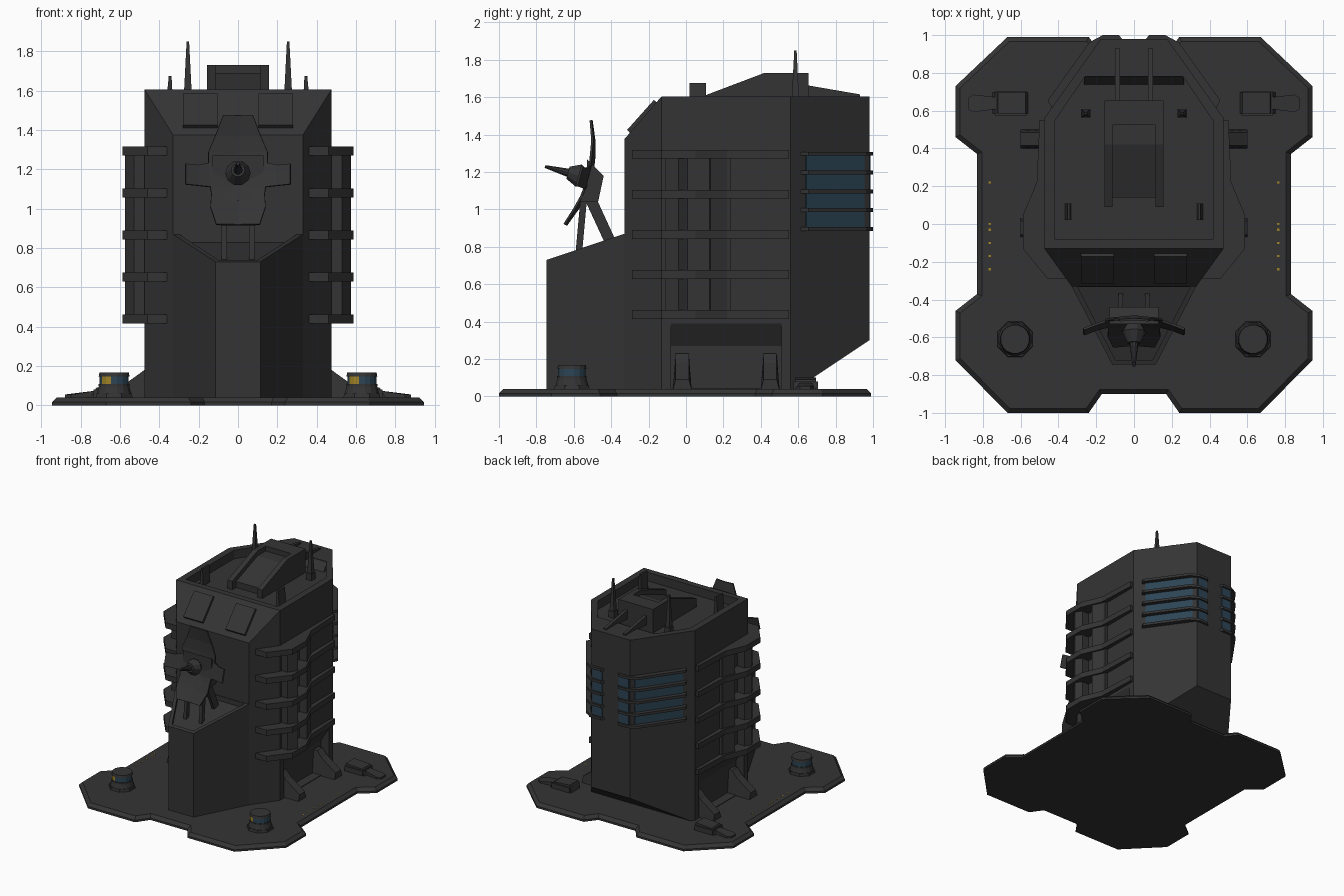
import bpy, bmesh, math
from mathutils import Vector, Matrix

if "Cube" in bpy.data.objects:
    bpy.data.objects.remove(bpy.data.objects["Cube"])


def material(name, rgb):
    m = bpy.data.materials.new(name)
    m.diffuse_color = (*rgb, 1)
    m.use_nodes = True
    m.node_tree.nodes["Principled BSDF"].inputs["Base Color"].default_value = m.diffuse_color
    return m


GREY = material("dark_grey", (0.034, 0.034, 0.0345))
BLUE = material("window_blue", (0.025, 0.058, 0.09))
YELLOW = material("lamp_yellow", (0.35, 0.23, 0.02))


def finish(name, bm, mat):
    bmesh.ops.recalc_face_normals(bm, faces=bm.faces)
    me = bpy.data.meshes.new(name)
    bm.to_mesh(me)
    bm.free()
    me.materials.append(mat)
    ob = bpy.data.objects.new(name, me)
    bpy.context.collection.objects.link(ob)
    return ob


def add_prism(bm, pts, axis, a, b, flip=1):
    """Extrude a 2D outline along an axis from a to b (b may be a function of the point)."""
    def place(p, h):
        v = {"x": (h, p[0], p[1]), "y": (p[0], h, p[1]), "z": (p[0], p[1], h)}[axis]
        return bm.verts.new((v[0] * flip, v[1], v[2]))
    lo = [place(p, a) for p in pts]
    hi = [place(p, b(p) if callable(b) else b) for p in pts]
    n = len(pts)
    bm.faces.new(lo)
    top = bm.faces.new(hi)
    for i in range(n):
        bm.faces.new((lo[i], lo[(i + 1) % n], hi[(i + 1) % n], hi[i]))
    return top


def prism(name, pts, axis, a, b, mat=GREY, both=False):
    bm = bmesh.new()
    for s in ((1, -1) if both else (1,)):
        add_prism(bm, pts, axis, a, b, s)
    return finish(name, bm, mat)


def box(name, x, y, z, mat=GREY, both=True):
    return prism(name, [(x[0], y[0]), (x[1], y[0]), (x[1], y[1]), (x[0], y[1])], "z", z[0], z[1], mat, both)


def cone(name, loc, r1, r2, h, sides, mat=GREY, both=True, rot=None):
    bm = bmesh.new()
    for s in ((1, -1) if both else (1,)):
        m = Matrix.Translation((loc[0] * s, loc[1], loc[2])) @ (rot or Matrix.Identity(4))
        m = m @ Matrix.Translation((0, 0, h / 2)) @ Matrix.Rotation(math.pi / sides, 4, "Z")
        bmesh.ops.create_cone(bm, cap_ends=True, segments=sides, radius1=r1, radius2=r2, depth=h, matrix=m)
    return finish(name, bm, mat)


def mirrored(half):
    return half + [(-x, y) for x, y in reversed(half)]


def carve(ob, cutter):
    mod = ob.modifiers.new("cut", "BOOLEAN")
    mod.operation, mod.solver, mod.object = "DIFFERENCE", "EXACT", cutter
    bpy.context.view_layer.objects.active = ob
    bpy.ops.object.modifier_apply(modifier=mod.name)
    bpy.data.objects.remove(cutter)


# Base plate with bevelled top edge
bm = bmesh.new()
top = add_prism(bm, mirrored([(0.17, -0.9), (0.24, -1), (0.67, -1), (0.945, -0.72), (0.945, -0.46),
                              (0.83, -0.37), (0.83, 0.37), (0.945, 0.46), (0.945, 0.73), (0.67, 0.99),
                              (0.24, 0.99), (0.17, 0.9)]), "z", 0, 0.04)
bmesh.ops.recalc_face_normals(bm, faces=bm.faces)
bmesh.ops.bevel(bm, geom=list(top.edges), offset=0.024, segments=1, affect="EDGES")
finish("base_plate", bm, GREY)

# Tiny yellow deck lights along both sides
for y in (0.22, 0.0, -0.03, -0.1, -0.17, -0.24):
    box("deck_light", (0.757, 0.769), (y - 0.006, y + 0.006), (0.036, 0.042), YELLOW)

# Tower body, sliced at the front brow and the back underside
bm = bmesh.new()
add_prism(bm, mirrored([(0.33, -0.33), (0.475, -0.13), (0.475, 0.56), (0.175, 0.98)]), "z", 0.03, 1.605)
for co, no in (((0, -0.33, 1.375), (0, -0.23, 0.2)), ((0, 0.98, 0.3), (0, 0.26, -0.39))):
    cut = bmesh.ops.bisect_plane(bm, geom=bm.verts[:] + bm.edges[:] + bm.faces[:], dist=1e-4,
                                 plane_co=co, plane_no=no, clear_outer=True)
    bmesh.ops.holes_fill(bm, edges=[e for e in bm.edges if e.is_boundary], sides=0)
tower = finish("tower_body", bm, GREY)
carve(tower, prism("roof_cutter", mirrored([(0.42, -0.08), (0.42, 0.545), (0.26, 0.78)]), "z", 1.535, 1.8))
for s in (1, -1):
    carve(tower, prism("bay_cutter", [(s * 0.6, 0.045), (s * 0.4, 0.045), (s * 0.4, 0.27),
                                      (s * 0.475, 0.39), (s * 0.6, 0.59)], "y", -0.08, 0.51))
prism("roof_back_slope", [(0.735, 1.53), (0.785, 1.603), (0.785, 1.53)], "x", -0.265, 0.265)


# Front wedge block with sunken top, and sloped brow panels
def wedge_top(p):
    return 0.73 + (p[1] + 0.745) * 0.337


wedge = prism("front_block", mirrored([(0.115, -0.745), (0.33, -0.33), (0.33, -0.28)]), "z", 0.03, wedge_top)
carve(wedge, prism("wedge_cutter", mirrored([(0.098, -0.72), (0.298, -0.333)]), "z", 1.2,
                   lambda p: wedge_top(p) - 0.04))
prism("brow_panel", [(-0.3, 1.409), (-0.315, 1.425), (-0.172, 1.585), (-0.155, 1.572)], "x", 0.105, 0.28, both=True)

# Side ribs and the upright struts behind them
rib = [(0.36, -0.288), (0.46, -0.288), (0.587, -0.13), (0.587, 0.05), (0.515, 0.22), (0.5, 0.55), (0.45, 0.55),
       (0.45, -0.13)]
for i in range(5):
    z = 0.415 + i * 0.214
    prism("side_rib", rib, "z", z, z + 0.046, both=True)
prism("front_strut", [(0.46, -0.11), (0.53, -0.11), (0.575, -0.04), (0.54, 0.01), (0.46, 0.01)],
      "z", 0.44, 1.29, both=True)
prism("rear_strut", [(0.46, 0.125), (0.54, 0.13), (0.498, 0.22), (0.498, 0.24), (0.46, 0.24)],
      "z", 0.44, 1.29, both=True)

# Buttresses beside the side bays, spreading towards the foot
for y in (-0.02, 0.45):
    ob = prism("buttress", [(0.38, 0.04), (0.38, 0.23), (0.43, 0.23), (0.475, 0.18), (0.6, 0.09), (0.6, 0.035)],
               "y", y - 0.05, y + 0.05, both=True)
    for v in ob.data.vertices:
        if v.co.z > 0.08:
            v.co.y = y + (v.co.y - y) * 0.7

# Rear corner windows with louvre fins
A, B, N = Vector((0.475, 0.56)), Vector((0.175, 0.98)), Vector((0.814, 0.581))


def wall(t, out=0.0):
    return tuple(A.lerp(B, t) + N * out)


prism("rear_window", [wall(0.19, -0.01), wall(0.19, 0.006), wall(0.93, 0.006), wall(0.93, -0.01)],
      "z", 0.9, 1.29, BLUE, True)
box("back_window", (0.075, 0.165), (0.97, 0.986), (0.9, 1.29), BLUE)
for i in range(5):
    z = 0.885 + i * 0.1005
    prism("window_fin", [wall(0.12, -0.01), wall(0.17, 0.04), wall(0.9, 0.04), (0.165, 1.0), (0.08, 1.0),
                         (0.055, 0.97), (0.165, 0.96)], "z", z, z + 0.021, both=True)

# Roof vent: side rails, lower middle ramp, rear cap and tail bars
prism("vent_rail", [(0.09, 1.53), (0.09, 1.605), (0.42, 1.73), (0.655, 1.73), (0.655, 1.53)],
      "x", 0.115, 0.157, both=True)
prism("vent_ramp", [(0.14, 1.53), (0.14, 1.585), (0.42, 1.69), (0.6, 1.69), (0.6, 1.53)], "x", -0.12, 0.12)
box("vent_cap", (-0.12, 0.12), (0.525, 0.655), (1.53, 1.73), both=False)
prism("vent_tail_bar", [(0.64, 1.59), (0.64, 1.665), (0.93, 1.615), (0.93, 1.59)], "x", 0.075, 0.1, both=True)

# Roof antennas and small roof fins
cone("antenna", (0.255, 0.585, 1.53), 0.032, 0.009, 0.32, 4)
box("antenna_foot", (0.23, 0.28), (0.56, 0.61), (1.53, 1.59))
prism("roof_fin", [(0.33, 1.53), (0.366, 1.53), (0.352, 1.675), (0.338, 1.675)], "y", 0.02, 0.108, both=True)

# Dish: four curved petals, tilted up, facing front
C, UP, OUT = Vector((0, -0.515, 1.165)), Vector((0, 0.26, 0.966)), Vector((0, -0.966, 0.26))
bm = bmesh.new()


def dish_vert(u, v):
    return bm.verts.new(C + Vector((u, 0, 0)) + UP * v + OUT * (0.85 * (u * u + v * v)))


rows = [[dish_vert(u, v) for u in (-w, 0, w)] for v, w in
        ((0.3, 0.075), (0.2, 0.115), (0.12, 0.15), (0.065, 0.15), (-0.06, 0.14), (-0.1, 0.135), (-0.17, 0.14),
         (-0.27, 0.11))]
for r, q in zip(rows, rows[1:]):
    for k in (0, 1):
        bm.faces.new((r[k], r[k + 1], q[k + 1], q[k]))
for s, k in ((-1, 0), (1, 2)):
    hi, lo = rows[3][k], rows[4][k]
    for u in (0.2, 0.265):
        h2, l2 = dish_vert(s * u, 0.05), dish_vert(s * u, -0.058)
        bm.faces.new((hi, h2, l2, lo))
        hi, lo = h2, l2
dish = finish("dish", bm, GREY)
dish.modifiers.new("thickness", "SOLIDIFY").thickness = 0.012

# Dish feed horn, housing and legs
AIM = OUT.to_track_quat("Z", "Y").to_matrix().to_4x4()
cone("feed_base", C, 0.03, 0.065, 0.06, 10, both=False, rot=AIM)
cone("feed_horn", C + OUT * 0.06, 0.065, 0.035, 0.06, 10, both=False, rot=AIM)
cone("feed_spike", C + OUT * 0.115, 0.024, 0.008, 0.132, 10, both=False, rot=AIM)
prism("dish_housing", [(-0.53, 1.27), (-0.44, 1.18), (-0.47, 1.04), (-0.575, 1.04), (-0.53, 1.12)], "x", -0.13, 0.13)
prism("dish_front_leg", [(-0.565, 1.05), (-0.53, 1.05), (-0.56, 0.72), (-0.595, 0.72)], "x", 0.057, 0.083, both=True)
prism("dish_rear_leg", [(-0.54, 1.05), (-0.475, 1.05), (-0.365, 0.81), (-0.42, 0.79)], "x", 0.057, 0.083, both=True)

# Corner lamps: stepped foot, glowing band, cap
LX, LY = 0.63, -0.61
cone("lamp_foot", (LX, LY, 0.035), 0.102, 0.098, 0.025, 8)
cone("lamp_collar", (LX, LY, 0.055), 0.09, 0.078, 0.045, 16)
cone("lamp_ring", (LX, LY, 0.095), 0.08, 0.08, 0.013, 16)
lamp = cone("lamp_band", (LX, LY, 0.1), 0.075, 0.075, 0.05, 16, BLUE)
lamp.data.materials.append(YELLOW)
for p in lamp.data.polygons:
    if p.normal.y < -0.4 and p.normal.x < -0.3:
        p.material_index = 1
cone("lamp_cap", (LX, LY, 0.147), 0.08, 0.076, 0.02, 16)

# Rear deck machines with tapered arms
box("deck_machine", (0.57, 0.735), (0.575, 0.705), (0.035, 0.08))
prism("deck_machine_lid", [(0.56, 0.04), (0.575, 0.1), (0.72, 0.09), (0.75, 0.04)], "y", 0.585, 0.695, both=True)
prism("deck_arm", [(0.72, 0.61), (0.85, 0.592), (0.88, 0.61), (0.88, 0.665), (0.85, 0.685), (0.72, 0.67)], "z", 0.035,
      lambda p: 0.075 if p[0] < 0.8 else 0.055, both=True)
